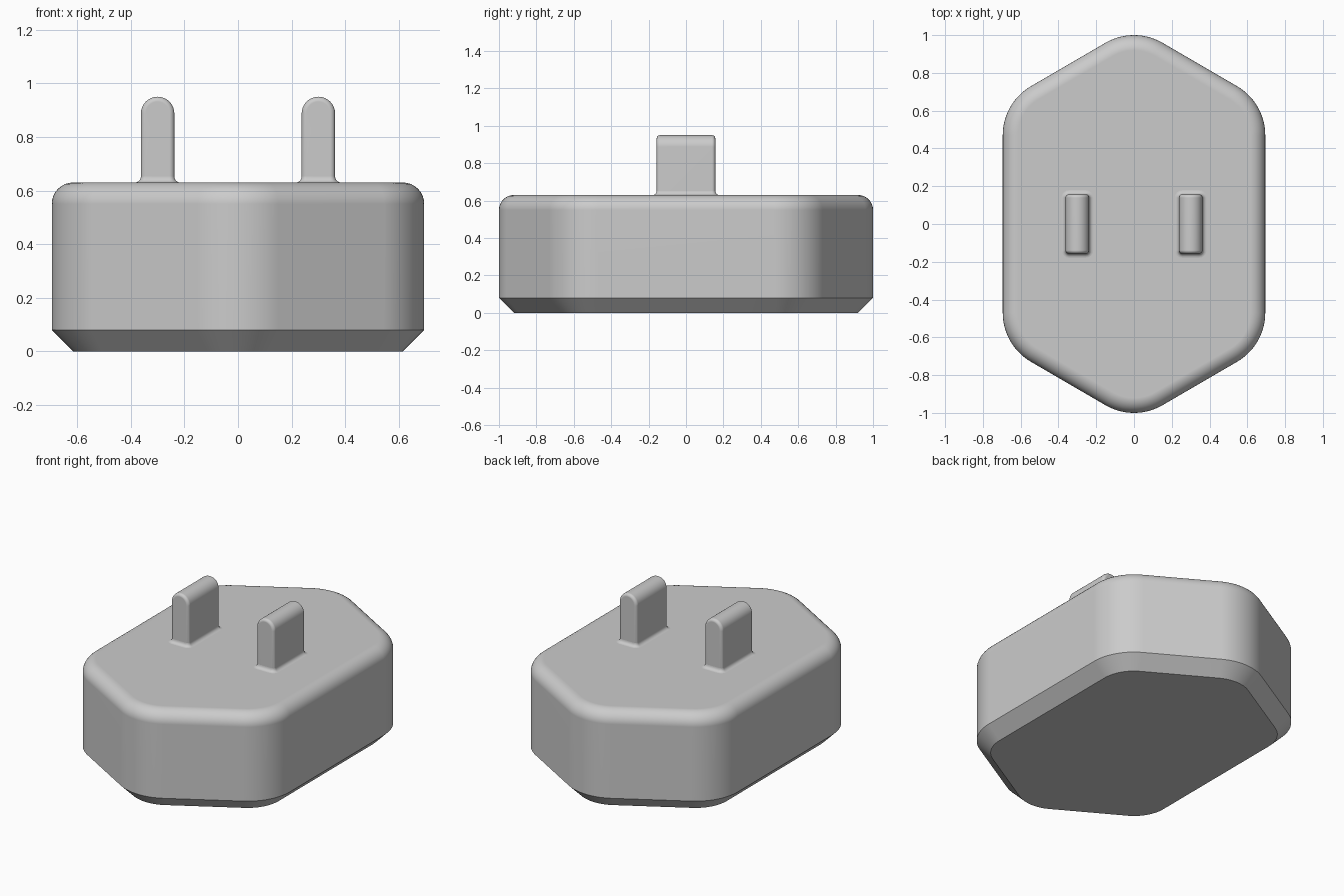
import bpy, bmesh
from math import pi, sin, cos, radians

if "Cube" in bpy.data.objects:
    bpy.data.objects.remove(bpy.data.objects["Cube"], do_unlink=True)

grey = bpy.data.materials.new("light grey plastic")
grey.use_nodes = True
colour = (0.6, 0.6, 0.6, 1)
grey.diffuse_color = colour
grey.node_tree.nodes["Principled BSDF"].inputs["Base Color"].default_value = colour

BODY_TOP = 0.63
PIN_W, PIN_D, PIN_TOP, PIN_X = 0.0625, 0.157, 0.95, 0.3
PIN_EDGE, FLARE = 0.018, 0.022


def finish(name, bm):
    bmesh.ops.recalc_face_normals(bm, faces=bm.faces)
    mesh = bpy.data.meshes.new(name)
    bm.to_mesh(mesh)
    bm.free()
    mesh.materials.append(grey)
    obj = bpy.data.objects.new(name, mesh)
    bpy.context.collection.objects.link(obj)
    bpy.ops.object.select_all(action='DESELECT')
    obj.select_set(True)
    bpy.context.view_layer.objects.active = obj
    bpy.ops.object.shade_smooth_by_angle(angle=radians(32))
    weighted = obj.modifiers.new("flat caps", 'WEIGHTED_NORMAL')
    weighted.keep_sharp = True
    return obj


def rounded_outline(centres, radius, steps):
    """Equal-angled polygon with round corners, counter-clockwise from +x."""
    turn = 2 * pi / len(centres)
    return [(cx + radius * cos(turn * (i + s / steps)),
             cy + radius * sin(turn * (i + s / steps)))
            for i, (cx, cy) in enumerate(centres) for s in range(steps + 1)]


def loft(name, centres, levels, steps):
    """Stack rounded outlines given as (corner radius, height), capped at both ends."""
    bm = bmesh.new()
    rings = [[bm.verts.new((x, y, z)) for x, y in rounded_outline(centres, r, steps)]
             for r, z in levels]
    for low, high in zip(rings, rings[1:]):
        for i in range(len(low)):
            bm.faces.new((low[i - 1], low[i], high[i], high[i - 1]))
    bm.faces.new(rings[0])
    bm.faces.new(rings[-1])
    return finish(name, bm)


# Housing: long hexagon, chamfered below and rounded above
R, EDGE = 0.3, 0.08
SX, SY, TIP = 0.395, 0.47, 0.7
hexagon = [(SX, SY), (0, TIP), (-SX, SY), (-SX, -SY), (0, -TIP), (SX, -SY)]
levels = [(R - EDGE, 0), (R, EDGE)]
for i in range(9):
    a = pi / 2 * i / 8
    levels.append((R - EDGE + EDGE * cos(a), BODY_TOP - EDGE + EDGE * sin(a)))
loft("housing", hexagon, levels, 14)


# Pins: round-topped profile pushed through in depth, with softened end edges
def pin(name, x):
    bm = bmesh.new()
    profile = [(-PIN_W, BODY_TOP - 0.05), (PIN_W, BODY_TOP - 0.05)]
    profile += [(PIN_W * cos(pi * i / 16), PIN_TOP - PIN_W + PIN_W * sin(pi * i / 16))
                for i in range(17)]
    face = bm.faces.new([bm.verts.new((x + px, -PIN_D, pz)) for px, pz in profile])
    new = bmesh.ops.extrude_face_region(bm, geom=[face], use_keep_orig=True)["geom"]
    bmesh.ops.translate(bm, vec=(0, 2 * PIN_D, 0),
                        verts=[v for v in new if isinstance(v, bmesh.types.BMVert)])
    rims = [e for e in bm.edges if abs(e.verts[0].co.y - e.verts[1].co.y) < 0.001]
    bmesh.ops.bevel(bm, geom=rims, offset=PIN_EDGE, segments=4, profile=0.5,
                    affect='EDGES', clamp_overlap=True)
    finish(name, bm)


# Flares: concave fillets where the pins meet the housing
def flare(name, x):
    w, d = PIN_W - PIN_EDGE, PIN_D - PIN_EDGE
    corners = [(x + w, d), (x - w, d), (x - w, -d), (x + w, -d)]
    rings = [(PIN_EDGE + FLARE, BODY_TOP - 0.01)]
    for i in range(7):
        a = pi / 2 * i / 6
        rings.append((PIN_EDGE + FLARE * (1 - sin(a)), BODY_TOP + FLARE * (1 - cos(a))))
    loft(name, corners, rings, 4)


for side, x in (("left", PIN_X), ("right", -PIN_X)):
    pin(side + "_pin", x)
    flare(side + "_pin_flare", x)
